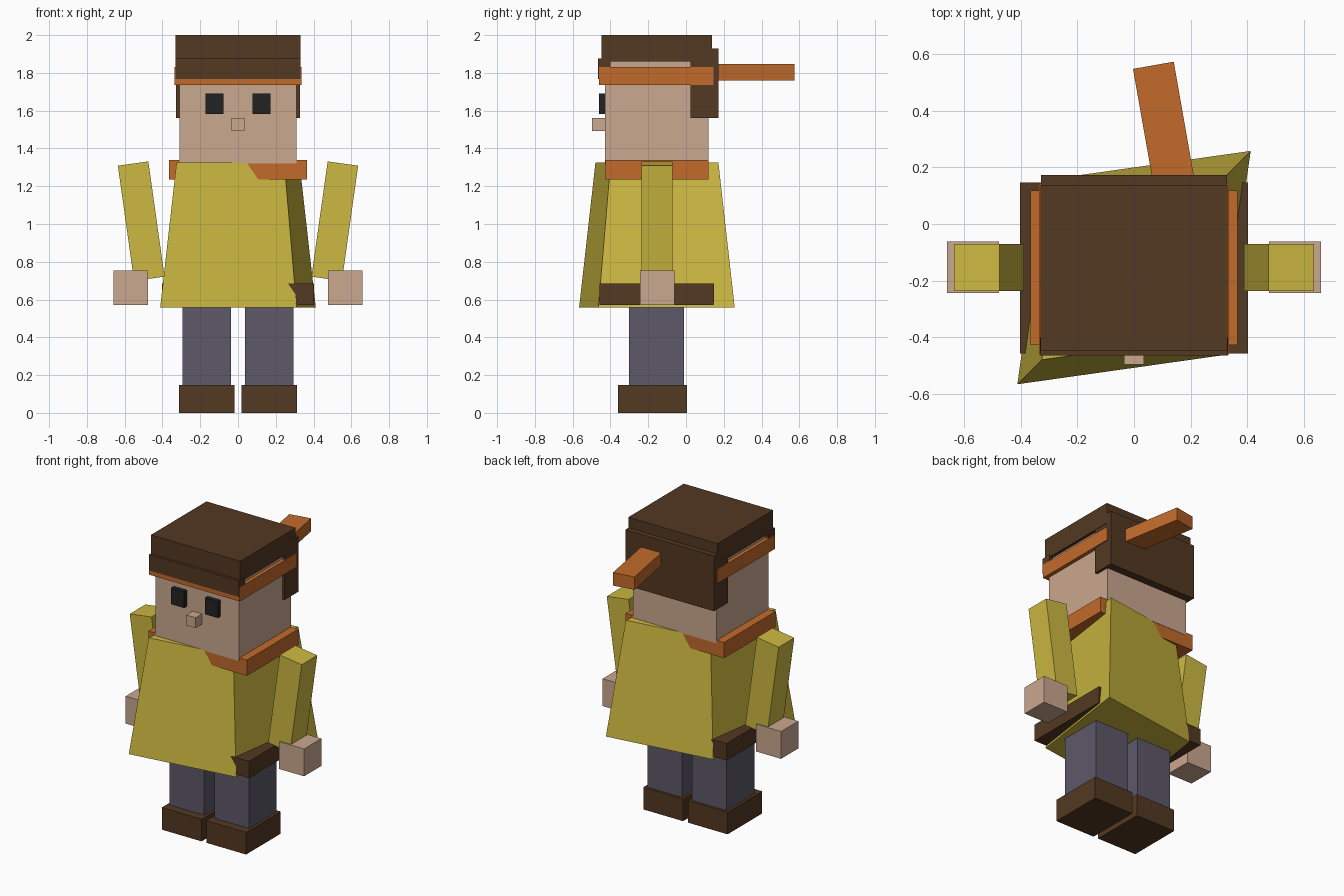
import bpy, bmesh
from math import radians
from mathutils import Matrix, Vector

if "Cube" in bpy.data.objects:
    bpy.data.objects.remove(bpy.data.objects["Cube"])


def material(name, hex_code):
    def lin(v):
        return v / 12.92 if v <= 0.04045 else ((v + 0.055) / 1.055) ** 2.4
    rgb = [lin(int(hex_code[i:i + 2], 16) / 255) for i in (0, 2, 4)]
    m = bpy.data.materials.new(name)
    m.diffuse_color = (*rgb, 1)
    m.use_nodes = True
    m.node_tree.nodes["Principled BSDF"].inputs["Base Color"].default_value = m.diffuse_color
    return m


skin = material("skin", "CAA88F")
brown = material("dark_brown", "533822")
orange = material("orange", "C26A2B")
yellow = material("mustard_yellow", "CDB941")
grey = material("trouser_grey", "5D5868")
black = material("eye_black", "222222")


def add(name, bm, mat):
    bmesh.ops.recalc_face_normals(bm, faces=bm.faces)
    mesh = bpy.data.meshes.new(name)
    bm.to_mesh(mesh)
    bm.free()
    mesh.materials.append(mat)
    obj = bpy.data.objects.new(name, mesh)
    bpy.context.collection.objects.link(obj)
    return obj


def box(name, x, y, z, mat, rot=Matrix()):
    """Box from (min, max) ranges, turned about its own centre."""
    centre = Vector([(a + b) / 2 for a, b in (x, y, z)])
    size = [b - a for a, b in (x, y, z)]
    bm = bmesh.new()
    bmesh.ops.create_cube(bm, size=1, matrix=Matrix.Translation(centre) @ rot
                          @ Matrix.Diagonal((*size, 1)))
    return add(name, bm, mat)


# Tunic: tapered four-sided block with a diamond-skewed base
bm = bmesh.new()
rings = []
for z, s in ((0.557, 1.0), (1.325, 0.79)):
    rings.append([bm.verts.new((x * s, -0.154 + y * s, z)) for x, y in
                  ((-0.412, -0.412), (0.31, -0.31), (0.412, 0.412), (-0.31, 0.31))])
low, high = rings
bm.faces.new(low)
bm.faces.new(high)
for i in range(4):
    j = (i + 1) % 4
    bm.faces.new((low[i], low[j], high[j], high[i]))
add("tunic", bm, yellow)

# Belt and scarf
box("belt", (-0.402, 0.402), (-0.458, 0.147), (0.572, 0.685), brown)
box("scarf", (-0.365, 0.365), (-0.427, 0.118), (1.235, 1.34), orange)

# Head and face
box("head", (-0.31, 0.31), (-0.43, 0.12), (1.32, 1.9), skin)
box("nose", (-0.035, 0.035), (-0.497, -0.42), (1.493, 1.562), skin)

# Hair, headband and its knot tail
box("hair_top", (-0.33, 0.33), (-0.448, 0.138), (1.86, 2.0), brown)
box("hair_fringe", (-0.332, 0.332), (-0.465, -0.4), (1.768, 1.875), brown)
box("hair_back", (-0.328, 0.328), (0.025, 0.173), (1.56, 1.93), brown)
box("headband", (-0.335, 0.335), (-0.46, 0.145), (1.737, 1.83), orange)
box("headband_tail", (0.036, 0.182), (0.096, 0.564), (1.76, 1.846), orange,
    Matrix.Rotation(radians(10), 4, "Z"))

# Paired parts on each side
for side, s in (("left", -1), ("right", 1)):
    def span(a, b):
        return tuple(sorted((s * a, s * b)))
    box(side + "_eye", span(0.077, 0.173), (-0.46, -0.42), (1.583, 1.692), black)
    box(side + "_arm", span(0.431, 0.594), (-0.236, -0.071), (0.707, 1.323), yellow,
        Matrix.Rotation(radians(8 * s), 4, "Y"))
    box(side + "_hand", span(0.476, 0.66), (-0.244, -0.062), (0.572, 0.755), skin)
    box(side + "_leg", span(0.038, 0.293), (-0.303, -0.01), (0.01, 0.6), grey)
    box(side + "_shoe", span(0.018, 0.312), (-0.36, 0.006), (0.0, 0.148), brown)
